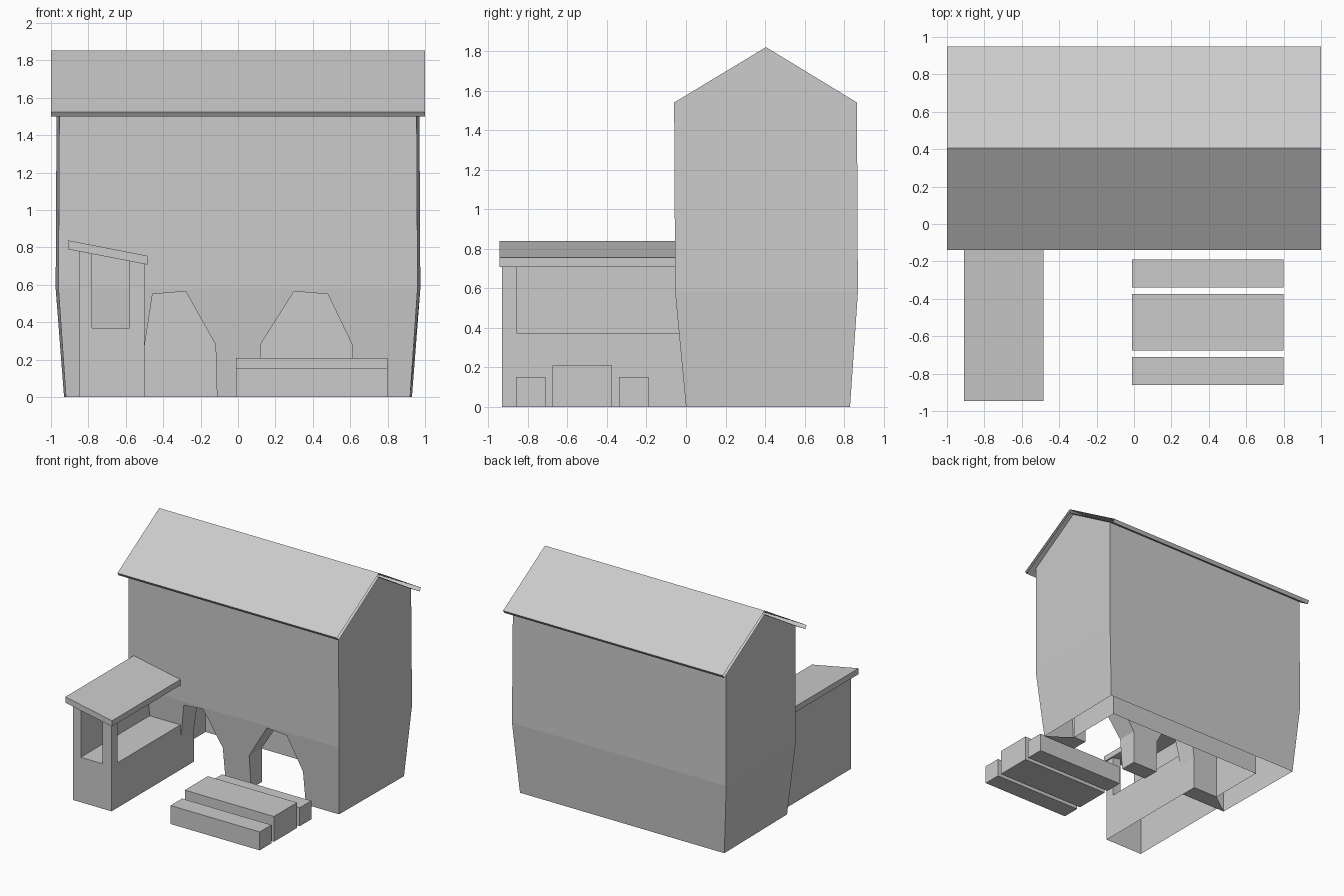
import bpy, bmesh
from mathutils import Vector

if "Cube" in bpy.data.objects:
    bpy.data.objects.remove(bpy.data.objects["Cube"])


def make(name, verts, faces):
    me = bpy.data.meshes.new(name)
    me.from_pydata(verts, [], faces)
    bm = bmesh.new()
    bm.from_mesh(me)
    bmesh.ops.recalc_face_normals(bm, faces=bm.faces)
    bm.to_mesh(me)
    bm.free()
    ob = bpy.data.objects.new(name, me)
    bpy.context.collection.objects.link(ob)
    return ob


def prism(name, pts, a, b, axis="y", caps=True):
    """Extrude a closed outline (xz along y, or yz along x) from a to b."""
    n = len(pts)
    place = (lambda p, t: (p[0], t, p[1])) if axis == "y" else (lambda p, t: (t, p[0], p[1]))
    verts = [place(p, t) for t in (a, b) for p in pts]
    faces = [(i, (i + 1) % n, n + (i + 1) % n, n + i) for i in range(n)]
    if caps:
        faces += [tuple(range(n)), tuple(range(n, 2 * n))]
    return make(name, verts, faces)


def box(name, x0, x1, y0, y1, z0, z1):
    return prism(name, [(x0, z0), (x1, z0), (x1, z1), (x0, z1)], y0, y1)


def cut(ob, cutters):
    for c in cutters:
        m = ob.modifiers.new("cut", "BOOLEAN")
        m.operation = "DIFFERENCE"
        m.solver = "EXACT"
        m.object = c
        c.hide_render = True
        bpy.context.view_layer.objects.active = ob
        bpy.ops.object.modifier_apply(modifier=m.name)
        bpy.data.objects.remove(c)


def drop_faces(ob, test):
    bm = bmesh.new()
    bm.from_mesh(ob.data)
    bm.normal_update()
    bad = [f for f in bm.faces if test(f, f.calc_center_median())]
    bmesh.ops.delete(bm, geom=bad, context="FACES")
    bm.to_mesh(ob.data)
    bm.free()


# House body: flared base, straight upper walls, gabled ends
rings = [(0.00, 0.92, 0.93, 0.00, 0.83),
         (0.58, 0.96, 0.975, -0.055, 0.87),
         (1.54, 0.955, 0.97, -0.06, 0.865)]
verts = []
for z, xf, xb, yf, yb in rings:
    verts += [(-xf, yf, z), (xf, yf, z), (xb, yb, z), (-xb, yb, z)]
verts += [(-0.962, 0.405, 1.82), (0.962, 0.405, 1.82)]
faces = [(3, 2, 1, 0)]
for r in (0, 4):
    faces += [(r + i, r + (i + 1) % 4, r + 4 + (i + 1) % 4, r + 4 + i) for i in range(4)]
faces += [(8, 9, 13, 12), (10, 11, 12, 13), (9, 10, 13), (11, 8, 12)]
house = make("house_walls", verts, faces)

# Arcade behind the front wall and the two arches into it
left_arch = [(-0.50, -0.1), (-0.50, 0.27), (-0.457, 0.55), (-0.28, 0.565),
             (-0.12, 0.28), (-0.11, -0.1)]
right_arch = [(0.12, -0.1), (0.12, 0.28), (0.30, 0.565), (0.48, 0.55),
              (0.61, 0.28), (0.62, -0.1)]
cut(house, [box("arcade_cutter", -0.73, 0.73, 0.14, 0.62, -0.1, 0.58),
            prism("arch_cutter_left", left_arch, -0.3, 0.3),
            prism("arch_cutter_right", right_arch, -0.3, 0.3)])
# Open underside and open top below the roof
drop_faces(house, lambda f, c: (f.normal.z < -0.9 and c.z < 0.01 and f.calc_area() > 0.1)
           or (f.normal.z > 0.5 and c.z > 1.5))

# Main roof: folded sheet with eave strips and open ends
prism("main_roof", [(-0.14, 1.525), (0.405, 1.852), (0.95, 1.525),
                    (0.932, 1.50), (0.405, 1.822), (-0.122, 1.50)], -1, 1, "x", caps=False)

# Market stall: counter, side opening and front window
stall = prism("stall_body", [(-0.85, 0), (-0.50, 0), (-0.50, 0.72), (-0.85, 0.785)], -0.93, 0.0)
cut(stall, [box("stall_cavity", -0.78, -0.3, -0.855, 0.2, 0.37, 1.0),
            box("stall_window", -0.78, -0.58, -1.1, -0.7, 0.37, 1.0)])
drop_faces(stall, lambda f, c: (f.normal.z < -0.9 and c.z < 0.01) or (f.normal.y > 0.9 and c.y > -0.01))
prism("stall_roof", [(-0.91, 0.79), (-0.485, 0.708), (-0.485, 0.755), (-0.91, 0.838)], -0.945, -0.055)

# Table with a bench on each side
for name, y0, y1, h in (("front_bench", -0.86, -0.71, 0.152),
                        ("table", -0.675, -0.375, 0.208),
                        ("back_bench", -0.34, -0.19, 0.152)):
    box(name, -0.012, 0.80, y0, y1, 0, h)
